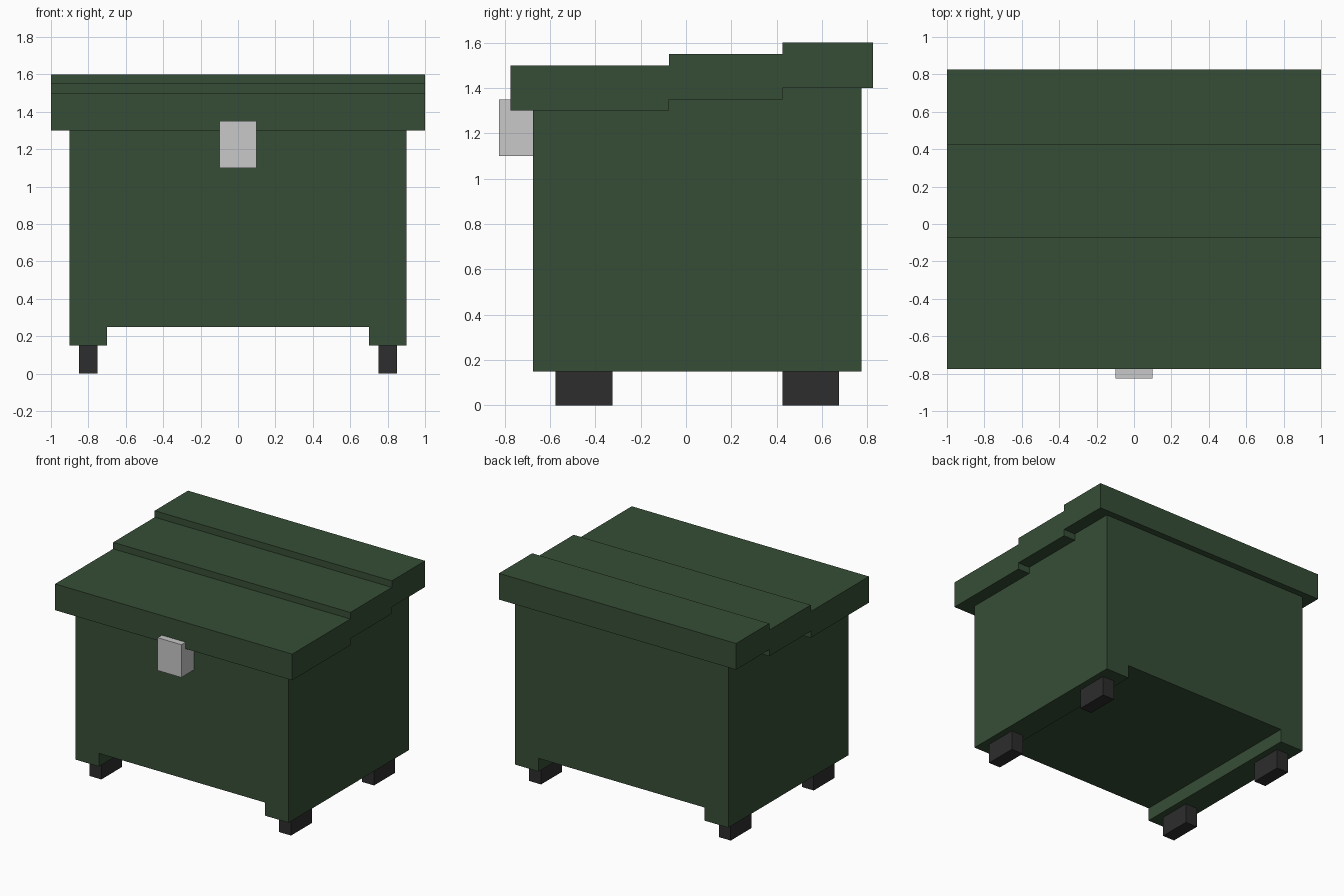
import bpy
import bmesh
from mathutils import Vector

if "Cube" in bpy.data.objects:
    bpy.data.objects.remove(bpy.data.objects["Cube"])


def material(name, rgb):
    m = bpy.data.materials.new(name)
    m.diffuse_color = (*rgb, 1.0)
    m.use_nodes = True
    m.node_tree.nodes["Principled BSDF"].inputs["Base Color"].default_value = m.diffuse_color
    return m


GREEN = material("dark green", (0.037, 0.076, 0.037))
BLACK = material("charcoal", (0.026, 0.026, 0.026))
GREY = material("light grey", (0.58, 0.58, 0.58))


def prism(name, profile, extrude, mat):
    """Extrude a closed 3D outline along a vector into a solid."""
    bm = bmesh.new()
    face = bm.faces.new([bm.verts.new(p) for p in profile])
    out = bmesh.ops.extrude_face_region(bm, geom=[face])
    verts = [g for g in out["geom"] if isinstance(g, bmesh.types.BMVert)]
    bmesh.ops.translate(bm, vec=Vector(extrude), verts=verts)
    bmesh.ops.recalc_face_normals(bm, faces=bm.faces)
    mesh = bpy.data.meshes.new(name)
    bm.to_mesh(mesh)
    bm.free()
    mesh.materials.append(mat)
    obj = bpy.data.objects.new(name, mesh)
    bpy.context.collection.objects.link(obj)
    return obj


def box(name, x, y, z, mat):
    outline = [(x[0], y[0], z[0]), (x[1], y[0], z[0]),
               (x[1], y[1], z[0]), (x[0], y[1], z[0])]
    return prism(name, outline, (0, 0, z[1] - z[0]), mat)


# Body with a runner along each side; its top is hidden inside the lid
body = [(-0.9, 0.15), (-0.7, 0.15), (-0.7, 0.25), (0.7, 0.25),
        (0.7, 0.15), (0.9, 0.15), (0.9, 1.45), (-0.9, 1.45)]
prism("body", [(x, -0.675, z) for x, z in body], (0, 1.45, 0), GREEN)

# Lid of constant thickness rising in three steps to the back
steps = [(-0.775, -0.075, 1.30), (-0.075, 0.425, 1.35), (0.425, 0.825, 1.40)]
under = [p for a, b, z in steps for p in ((a, z), (b, z))]
over = [(y, z + 0.2) for y, z in reversed(under)]
prism("lid", [(-1, y, z) for y, z in under + over], (2, 0, 0), GREEN)

# Latch
box("latch", (-0.1, 0.1), (-0.825, -0.675), (1.1, 1.35), GREY)

# Feet
for side, x in (("left", -0.8), ("right", 0.8)):
    for end, y in (("front", -0.45), ("back", 0.55)):
        box(f"{end}_{side}_foot", (x - 0.05, x + 0.05),
            (y - 0.125, y + 0.125), (0, 0.15), BLACK)
